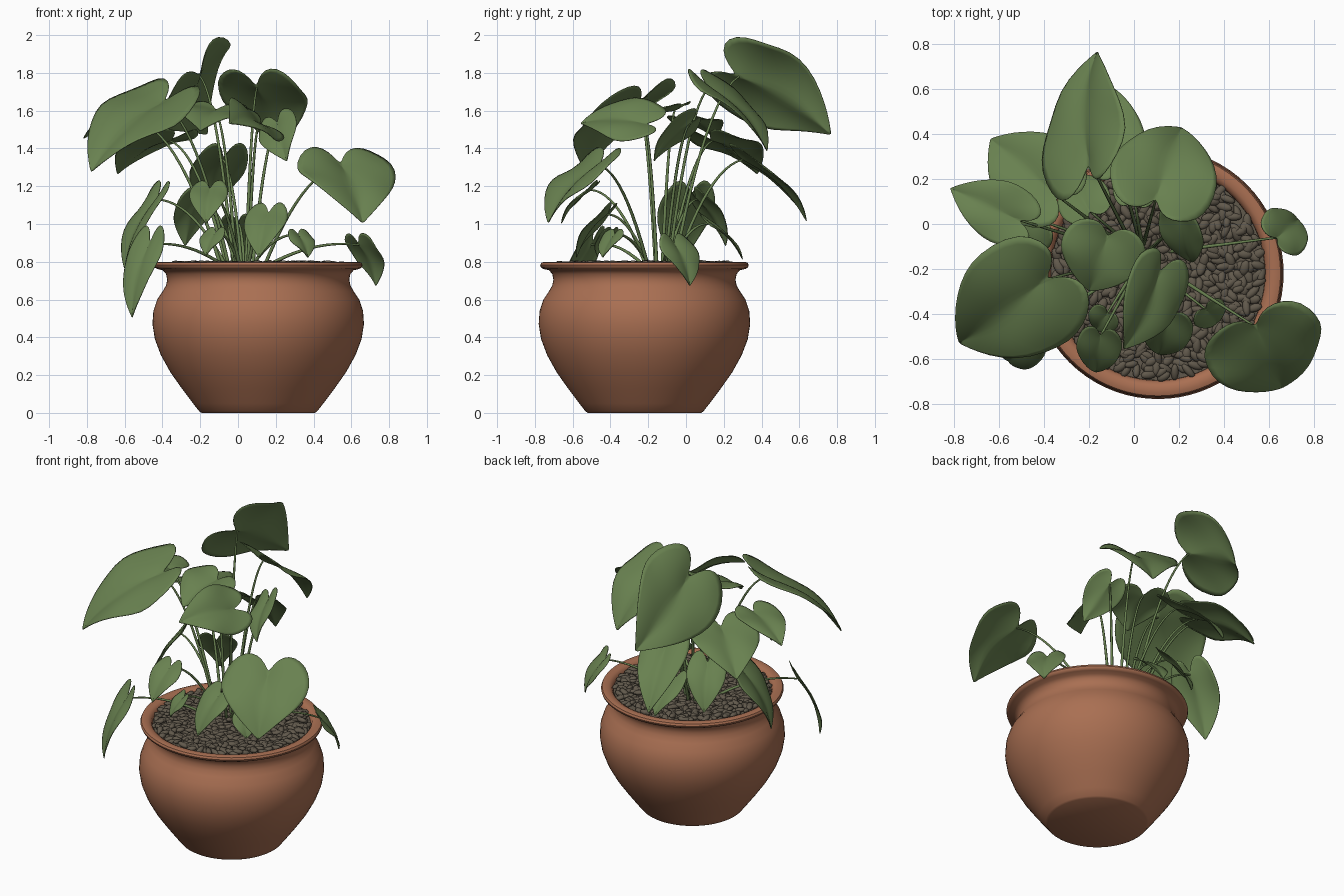
import bpy, bmesh, math, random
from mathutils import Vector, Matrix

if "Cube" in bpy.data.objects:
    bpy.data.objects.remove(bpy.data.objects["Cube"])

random.seed(4)
CX, CY = 0.107, -0.22          # pot axis


def material(name, rgb):
    m = bpy.data.materials.new(name)
    m.diffuse_color = (*rgb, 1)
    m.use_nodes = True
    m.node_tree.nodes["Principled BSDF"].inputs["Base Color"].default_value = m.diffuse_color
    return m


TERRACOTTA = material("terracotta", (0.40, 0.16, 0.085))
LEAF_GREEN = material("leaf green", (0.14, 0.22, 0.08))
PEBBLE = material("brown pebble", (0.12, 0.10, 0.072))


def make_object(name, bm, *mats):
    me = bpy.data.meshes.new(name)
    bm.to_mesh(me)
    bm.free()
    for m in mats:
        me.materials.append(m)
    for p in me.polygons:
        p.use_smooth = True
    ob = bpy.data.objects.new(name, me)
    bpy.context.collection.objects.link(ob)
    return ob


def smooth_by_angle(ob, deg):
    bpy.ops.object.select_all(action='DESELECT')
    ob.select_set(True)
    bpy.context.view_layer.objects.active = ob
    bpy.ops.object.shade_smooth_by_angle(angle=math.radians(deg))


def lathe(name, profile, mat, segs=72):
    bm = bmesh.new()
    vs = [bm.verts.new((CX + r, CY, z)) for r, z in profile]
    es = [bm.edges.new(p) for p in zip(vs, vs[1:])]
    bmesh.ops.spin(bm, geom=vs + es, cent=(CX, CY, 0), axis=(0, 0, 1),
                   angle=math.tau, steps=segs, use_duplicate=False)
    bmesh.ops.remove_doubles(bm, verts=bm.verts, dist=1e-4)
    bmesh.ops.recalc_face_normals(bm, faces=bm.faces)
    ob = make_object(name, bm, mat)
    smooth_by_angle(ob, 40)
    return ob


# Pot: rounded belly, narrow neck, rolled rim, hollow above the soil
lathe("pot", [(0, 0), (0.30, 0), (0.312, 0.008), (0.345, 0.05), (0.405, 0.13),
              (0.465, 0.215), (0.515, 0.305), (0.547, 0.39), (0.56, 0.47),
              (0.555, 0.54), (0.535, 0.60), (0.505, 0.645), (0.488, 0.675),
              (0.482, 0.705), (0.488, 0.735), (0.505, 0.755), (0.535, 0.762),
              (0.548, 0.77), (0.552, 0.782), (0.546, 0.795), (0.53, 0.80),
              (0.505, 0.798), (0.487, 0.788), (0.478, 0.765), (0.475, 0.72),
              (0.47, 0.69), (0, 0.69)], TERRACOTTA)
lathe("soil", [(0.477, 0.70), (0.477, 0.772), (0, 0.776)], PEBBLE)

# Pebbles: elongated stones scattered on a spiral over the soil
bm = bmesh.new()
COUNT = 620
for i in range(COUNT):
    r = 0.463 * math.sqrt((i + 0.5) / COUNT)
    a = i * 2.39996 + random.uniform(-0.05, 0.05)
    loc = Vector((CX + r * math.cos(a), CY + r * math.sin(a), random.uniform(0.773, 0.79)))
    tilt = Matrix.Rotation(random.uniform(-0.4, 0.4), 4, 'Y')
    m = (Matrix.Translation(loc) @ Matrix.Rotation(random.uniform(0, math.tau), 4, 'Z') @ tilt
         @ Matrix.Diagonal((random.uniform(0.03, 0.042), random.uniform(0.016, 0.022), 0.015, 1)))
    bmesh.ops.create_icosphere(bm, subdivisions=2, radius=1, matrix=m)
make_object("pebbles", bm, PEBBLE)

# Half outline of a heart-shaped leaf: (along, across), notch at 0, tip at 1
HEART = [(0, 0), (-0.14, 0.09), (-0.26, 0.28), (-0.27, 0.54), (-0.14, 0.82), (0.08, 0.97),
         (0.29, 0.97), (0.50, 0.80), (0.70, 0.54), (0.87, 0.25), (0.96, 0.07), (1, 0)]
ACROSS = 5


def leaf(name, base, tip, width, roll):
    axis = tip - base
    length = axis.length
    axis = axis.normalized()
    flat = axis.cross(Vector((0, 0, 1))).normalized()
    up = flat.cross(axis)
    r = math.radians(roll)
    side = flat * math.cos(r) + up * math.sin(r)
    up = side.cross(axis)
    phase = random.uniform(0, 6)
    bm = bmesh.new()

    def point(u, v):
        # arched along the midrib, creased at the centre, drooping and wavy edges
        h = length * 0.32 * u * (1 - u) if u > 0 else length * 0.1 * u
        h += width * (0.22 * abs(v) - 0.20 * v * v + 0.05 * v * v * math.sin(8 * u + 2 * v + phase))
        return base + axis * (u * length) + side * (v * width / 2) + up * h

    rows = []
    last = len(HEART) - 1
    for i, (u, v) in enumerate(HEART):
        mid = i / last
        row = []
        for k in range(-ACROSS, ACROSS + 1):
            f = abs(k) / ACROSS
            row.append(bm.verts.new(point(mid + (u - mid) * f, v * k / ACROSS)))
        rows.append(row)
    for a, b in zip(rows, rows[1:]):
        for k in range(2 * ACROSS):
            bm.faces.new((a[k], a[k + 1], b[k + 1], b[k]))
    bmesh.ops.remove_doubles(bm, verts=bm.verts, dist=1e-5)
    bmesh.ops.recalc_face_normals(bm, faces=bm.faces)
    ob = make_object(name, bm, LEAF_GREEN)
    sub = ob.modifiers.new("smooth", 'SUBSURF')
    sub.levels = sub.render_levels = 1
    sol = ob.modifiers.new("thickness", 'SOLIDIFY')
    sol.thickness = 0.004
    sol.offset = 0


# Leaves: base x y z, tip x y z, width, roll in degrees
TALL = [
    (-0.20, 0.28, 1.78, -0.16, 0.77, 1.47, 0.58, 54),
    (0.10, 0.12, 1.72, 0.21, 0.43, 1.38, 0.50, 0),
    (0.21, 0.02, 1.53, 0.26, -0.17, 1.33, 0.24, -40),
    (-0.12, -0.06, 1.60, -0.20, -0.30, 1.49, 0.40, 5),
    (0.11, -0.22, 1.53, -0.05, -0.56, 1.53, 0.36, 38),
    (-0.40, -0.25, 1.64, -0.78, -0.53, 1.27, 0.58, 12),
    (-0.52, 0.02, 1.54, -0.82, 0.16, 1.45, 0.29, 0),
    (-0.36, 0.14, 1.44, -0.64, 0.38, 1.26, 0.44, 0),
    (0.545, -0.46, 1.31, 0.66, -0.73, 1.00, 0.56, 0),
]
LOW = [
    (-0.08, 0.30, 1.34, -0.17, 0.64, 1.01, 0.31, 0),
    (-0.43, 0.02, 1.13, -0.60, -0.04, 0.76, 0.32, 0),
    (-0.47, -0.50, 0.89, -0.56, -0.61, 0.50, 0.23, 0),
    (0.64, -0.06, 0.89, 0.73, 0.02, 0.67, 0.25, 0),
    (-0.15, -0.50, 1.18, -0.17, -0.66, 1.00, 0.21, 0),
    (0.16, -0.42, 1.05, 0.11, -0.58, 0.82, 0.24, 0),
    (0.32, -0.38, 0.94, 0.37, -0.44, 0.82, 0.17, 0),
    (-0.12, -0.40, 0.95, -0.17, -0.47, 0.83, 0.15, 0),
    (-0.20, 0.06, 1.13, -0.28, 0.21, 0.88, 0.25, 0),
    (0.00, 0.12, 1.00, 0.02, 0.30, 0.81, 0.21, 0),
]

stems = bpy.data.curves.new("stems", 'CURVE')
stems.dimensions = '3D'
stems.bevel_depth = 0.009
stems.bevel_resolution = 2
stems.use_fill_caps = True
for group, rowset in (("tall_leaf", TALL), ("low_leaf", LOW)):
    for n, d in enumerate(rowset, 1):
        base, tip = Vector(d[:3]), Vector(d[3:6])
        leaf(f"{group}_{n}", base, tip, d[6], d[7])
        # Stem: rises from the crown and arches over into the leaf notch
        root = Vector((0.03, -0.14, 0.76))
        reach = base - root
        root += Vector((reach.x * 0.18 + random.uniform(-0.02, 0.02), reach.y * 0.18, 0))
        bend = root.lerp(base, 0.5)
        bend.z = root.z + (base.z - root.z) * 0.85 + 0.05
        sp = stems.splines.new('POLY')
        sp.points.add(12)
        for i, p in enumerate(sp.points):
            t = i / 12
            co = root * (1 - t) ** 2 + bend * (2 * t * (1 - t)) + base * t * t
            p.co = (*co, 1)
            p.radius = 1.1 - 0.55 * t
stems.materials.append(LEAF_GREEN)
stem_ob = bpy.data.objects.new("stems", stems)
bpy.context.collection.objects.link(stem_ob)
bpy.ops.object.select_all(action='DESELECT')
stem_ob.select_set(True)
bpy.context.view_layer.objects.active = stem_ob
bpy.ops.object.convert(target='MESH')
smooth_by_angle(stem_ob, 60)
